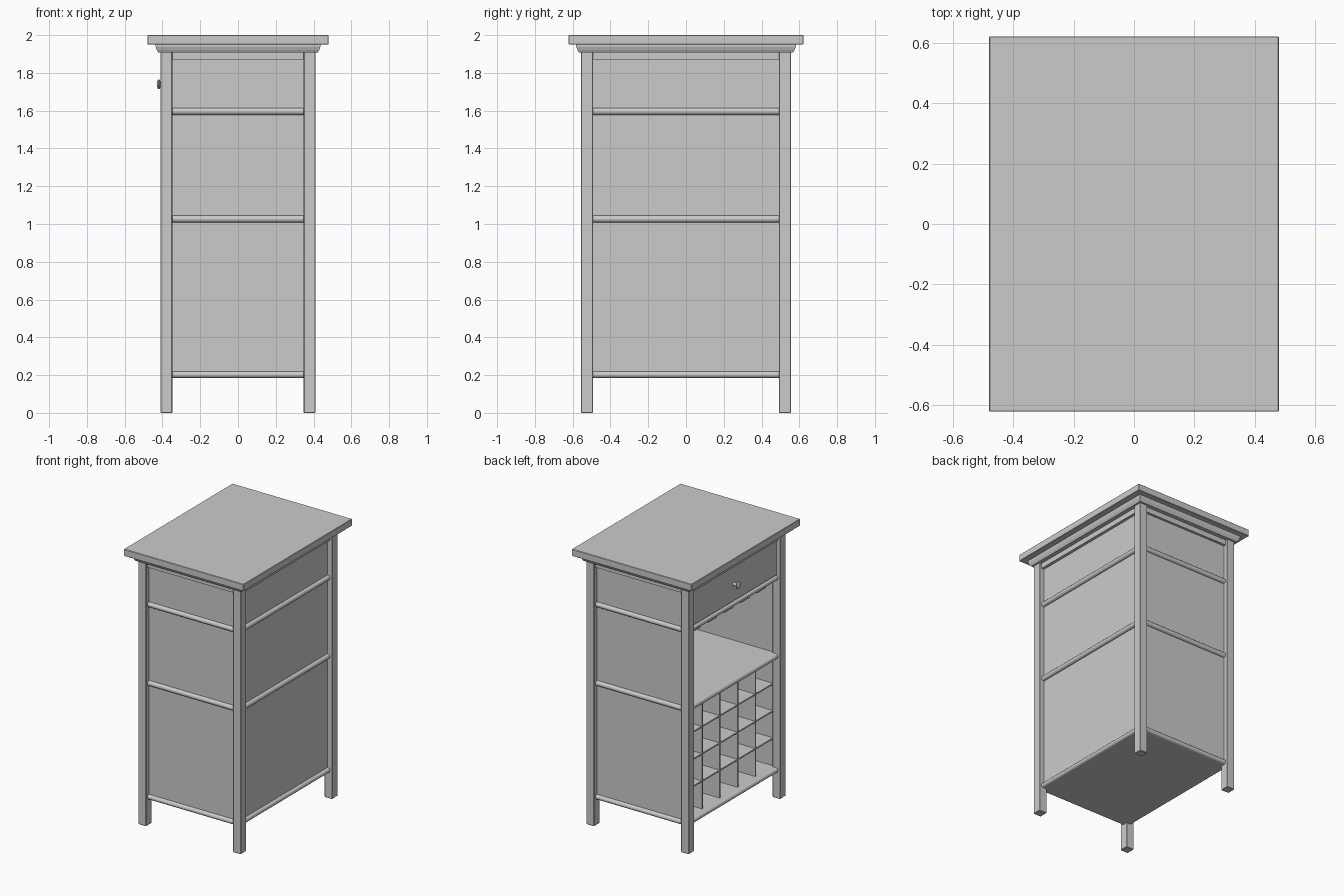
import bpy, bmesh, math
from mathutils import Vector

if "Cube" in bpy.data.objects:
    bpy.data.objects.remove(bpy.data.objects["Cube"])


def make(name, bm, smooth=False):
    bmesh.ops.remove_doubles(bm, verts=bm.verts, dist=1e-5)
    bmesh.ops.recalc_face_normals(bm, faces=bm.faces)
    me = bpy.data.meshes.new(name)
    bm.to_mesh(me)
    bm.free()
    ob = bpy.data.objects.new(name, me)
    bpy.context.collection.objects.link(ob)
    if smooth:
        bpy.ops.object.select_all(action='DESELECT')
        ob.select_set(True)
        bpy.context.view_layer.objects.active = ob
        bpy.ops.object.shade_smooth_by_angle(angle=math.radians(40))
    return ob


def box(name, x0, x1, y0, y1, z0, z1, bevel=0):
    bm = bmesh.new()
    bmesh.ops.create_cube(bm, size=1)
    for v in bm.verts:
        v.co = ((x0 + x1) / 2 + v.co.x * (x1 - x0),
                (y0 + y1) / 2 + v.co.y * (y1 - y0),
                (z0 + z1) / 2 + v.co.z * (z1 - z0))
    if bevel:
        bmesh.ops.bevel(bm, geom=bm.edges[:], offset=bevel, segments=1, affect='EDGES')
    return make(name, bm)


def rail(name, out, dist, half, z0, z1):
    """Half-round rail on the side facing 'out'."""
    out = Vector(out)
    tan = Vector((-out.y, out.x, 0))
    zc, r = (z0 + z1) / 2, (z1 - z0) / 2
    prof = [(dist - 0.04, z0)]
    for i in range(11):
        a = -math.pi / 2 + math.pi * i / 10
        prof.append((dist - r + r * math.cos(a), zc + r * math.sin(a)))
    prof.append((dist - 0.04, z1))
    bm = bmesh.new()
    face = bm.faces.new([bm.verts.new(out * d - tan * half + Vector((0, 0, z))) for d, z in prof])
    ext = bmesh.ops.extrude_face_region(bm, geom=[face], use_keep_orig=True)
    bmesh.ops.translate(bm, vec=tan * 2 * half,
                        verts=[g for g in ext['geom'] if isinstance(g, bmesh.types.BMVert)])
    return make(name, bm, True)


# Table top
box("table_top", -0.48, 0.48, -0.622, 0.622, 1.95, 2.0, 0.003)

# Moulding under the top, tapering down in a cove
bm = bmesh.new()
rings = []
for z, g in [(1.95, 0.027), (1.938, 0.026), (1.922, 0.02), (1.908, 0.012)]:
    x, y = 0.41 + g, 0.555 + g
    rings.append([bm.verts.new((sx * x, sy * y, z)) for sx, sy in ((-1, -1), (1, -1), (1, 1), (-1, 1))])
for a, b in zip(rings, rings[1:]):
    for i in range(4):
        j = (i + 1) % 4
        bm.faces.new((a[i], a[j], b[j], b[i]))
bm.faces.new(rings[0])
bm.faces.new(rings[-1])
make("top_moulding", bm)

# Legs
for sx in (-1, 1):
    for sy in (-1, 1):
        xs = sorted((sx * 0.348, sx * 0.41))
        ys = sorted((sy * 0.492, sy * 0.555))
        box("leg", *xs, *ys, 0, 1.91, 0.003)

# Side and back panels
for sy in (-1, 1):
    box("side_panel", -0.36, 0.36, *sorted((sy * 0.505, sy * 0.52)), 0.19, 1.91)
box("back_panel", 0.355, 0.372, -0.505, 0.505, 0.19, 1.91)

# Rails on all four sides
for out, dist, half in (((1, 0, 0), 0.393, 0.495), ((-1, 0, 0), 0.393, 0.495),
                        ((0, 1, 0), 0.538, 0.35), ((0, -1, 0), 0.538, 0.35)):
    for z0, z1 in ((0.185, 0.22), (1.008, 1.045), (1.578, 1.614)):
        rail("rail", out, dist, half, z0, z1)
for s in (-1, 1):
    box("top_rail_long", *sorted((s * 0.36, s * 0.393)), -0.495, 0.495, 1.87, 1.91)
    box("top_rail_short", -0.35, 0.35, *sorted((s * 0.51, s * 0.538)), 1.87, 1.91)

# Horizontal boards: bottom, shelf, drawer floor
for name, z0, z1 in (("bottom_board", 0.185, 0.22), ("shelf_board", 1.008, 1.045),
                     ("drawer_floor", 1.578, 1.6)):
    box(name, -0.37, 0.365, -0.515, 0.515, z0, z1)

# Bottle grid: five columns by four rows
for i in range(1, 5):
    y = -0.51 + 1.02 * i / 5
    box("grid_upright", -0.345, 0.356, y - 0.005, y + 0.005, 0.22, 1.01)
for i in range(1, 4):
    z = 0.22 + 0.79 * i / 4
    box("grid_shelf", -0.343, 0.356, -0.506, 0.506, z - 0.005, z + 0.005)

# Glass hanger T-rails below the drawer
for i in range(-2, 3):
    y = i * 0.187
    box("hanger_stem", -0.345, 0.356, y - 0.015, y + 0.015, 1.55, 1.58)
    box("hanger_flange", -0.345, 0.356, y - 0.05, y + 0.05, 1.54, 1.551)

# Drawer front
box("drawer_front", -0.385, -0.355, -0.488, 0.488, 1.618, 1.868, 0.002)

# Turned drawer knob
bm = bmesh.new()
prof = [(0, -0.38), (0.016, -0.38), (0.011, -0.395), (0.01, -0.408), (0.025, -0.416),
        (0.026, -0.422), (0.018, -0.427), (0, -0.429)]
vs = [bm.verts.new((x, r, 1.74)) for r, x in prof]
es = [bm.edges.new(p) for p in zip(vs, vs[1:])]
bmesh.ops.spin(bm, geom=vs + es, cent=(0, 0, 1.74), axis=(1, 0, 0), angle=2 * math.pi, steps=20)
make("drawer_knob", bm, True)
